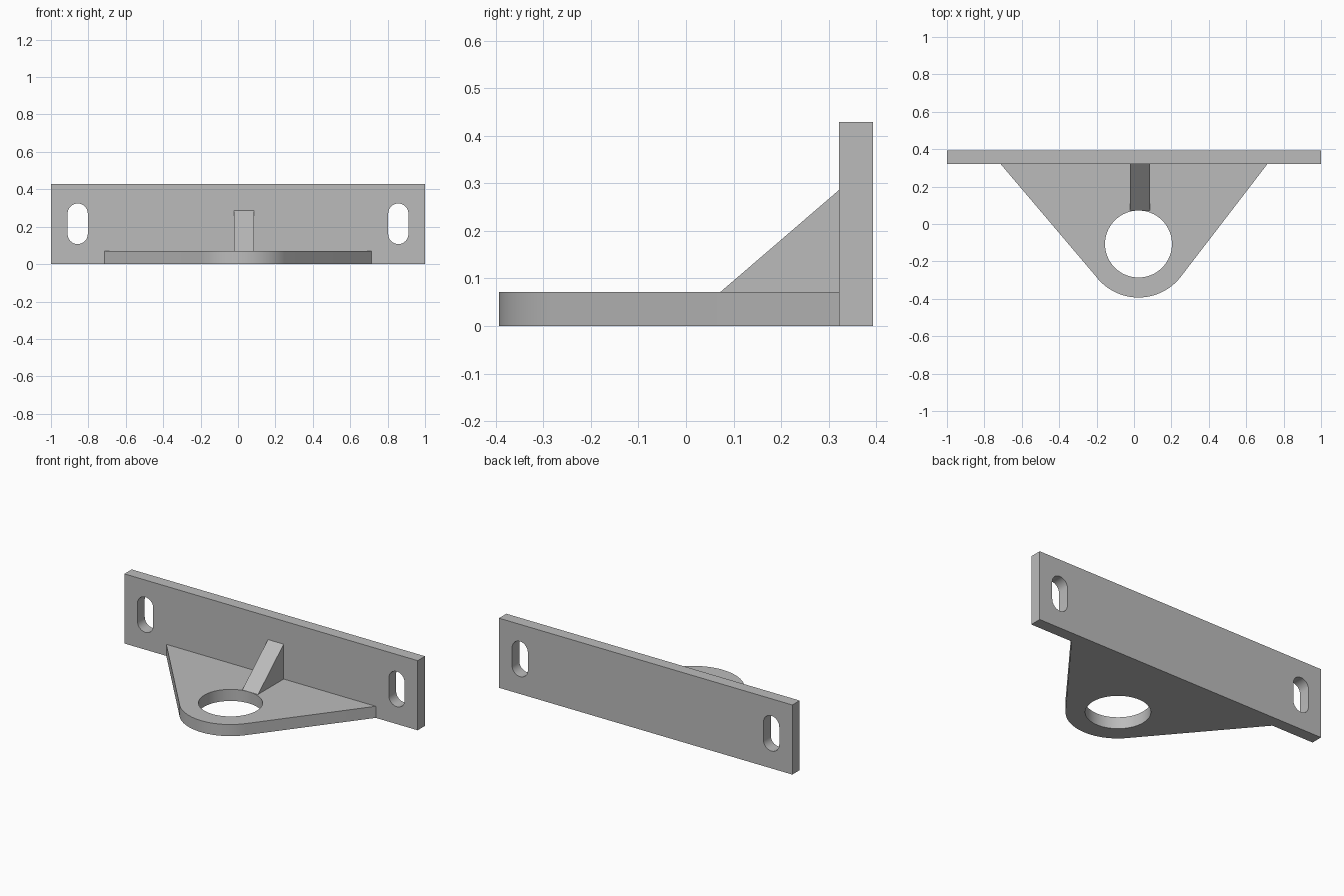
import bpy
import bmesh
from math import cos, sin, radians
from mathutils import Vector

cube = bpy.data.objects.get("Cube")
if cube:
    bpy.data.objects.remove(cube, do_unlink=True)

grey = bpy.data.materials.new("plain grey")
grey.use_nodes = True
grey.diffuse_color = (0.5, 0.5, 0.5, 1)
grey.node_tree.nodes["Principled BSDF"].inputs["Base Color"].default_value = (0.5, 0.5, 0.5, 1)

AXES = {"x": lambda a, b, c: (c, a, b),
        "y": lambda a, b, c: (a, c, b),
        "z": lambda a, b, c: (a, b, c)}


def prism(name, outline, axis, start, end):
    """Extrude a closed 2D outline along one axis."""
    place = AXES[axis]
    bm = bmesh.new()
    face = bm.faces.new([bm.verts.new(place(a, b, start)) for a, b in outline])
    grown = bmesh.ops.extrude_face_region(bm, geom=[face])
    verts = [g for g in grown["geom"] if isinstance(g, bmesh.types.BMVert)]
    bmesh.ops.translate(bm, verts=verts, vec=Vector(place(0, 0, end - start)))
    bmesh.ops.recalc_face_normals(bm, faces=bm.faces)
    mesh = bpy.data.meshes.new(name)
    bm.to_mesh(mesh)
    bm.free()
    mesh.materials.append(grey)
    obj = bpy.data.objects.new(name, mesh)
    bpy.context.collection.objects.link(obj)
    return obj


def arc(cx, cy, r, first, last, steps):
    angles = [radians(first + (last - first) * i / steps) for i in range(steps + 1)]
    return [(cx + r * cos(t), cy + r * sin(t)) for t in angles]


def select_only(obj):
    bpy.ops.object.select_all(action="DESELECT")
    obj.select_set(True)
    bpy.context.view_layer.objects.active = obj


def cut(obj, cutter):
    select_only(obj)
    mod = obj.modifiers.new("cut", "BOOLEAN")
    mod.operation = "DIFFERENCE"
    mod.solver = "EXACT"
    mod.object = cutter
    bpy.ops.object.modifier_apply(modifier=mod.name)
    bpy.data.objects.remove(cutter, do_unlink=True)


THICK = 0.0714
BACK = 0.393
FACE = BACK - THICK
HOLE_X, HOLE_Y = 0.024, -0.107

# Upright mounting plate with a rounded slot near each end
plate = prism("mounting_plate", [(-1, 0), (1, 0), (1, 0.429), (-1, 0.429)], "y", FACE, BACK)
for side in (-1, 1):
    x, r = side * 0.857, 0.054
    slot = arc(x, 0.27, r, 0, 180, 16) + arc(x, 0.161, r, 180, 360, 16)
    cut(plate, prism("slot_cutter", slot, "y", FACE - 0.1, BACK + 0.1))

# Tapered shelf with a rounded nose and a round hole
nose = arc(HOLE_X, HOLE_Y, 0.286, 217, 322, 24)
shelf = prism("shelf", [(-0.714, FACE)] + nose + [(0.714, FACE)], "z", 0, THICK)
hole = arc(HOLE_X, HOLE_Y, 0.179, 0, 360, 64)[:-1]
cut(shelf, prism("hole_cutter", hole, "z", -0.1, 0.2))

# Triangular rib bracing the shelf against the plate
prism("brace_rib", [(0.072, THICK), (FACE, THICK), (FACE, 0.286)], "x", -0.021, 0.086)

for part in (plate, shelf):
    select_only(part)
    bpy.ops.object.shade_smooth_by_angle(angle=radians(30))
